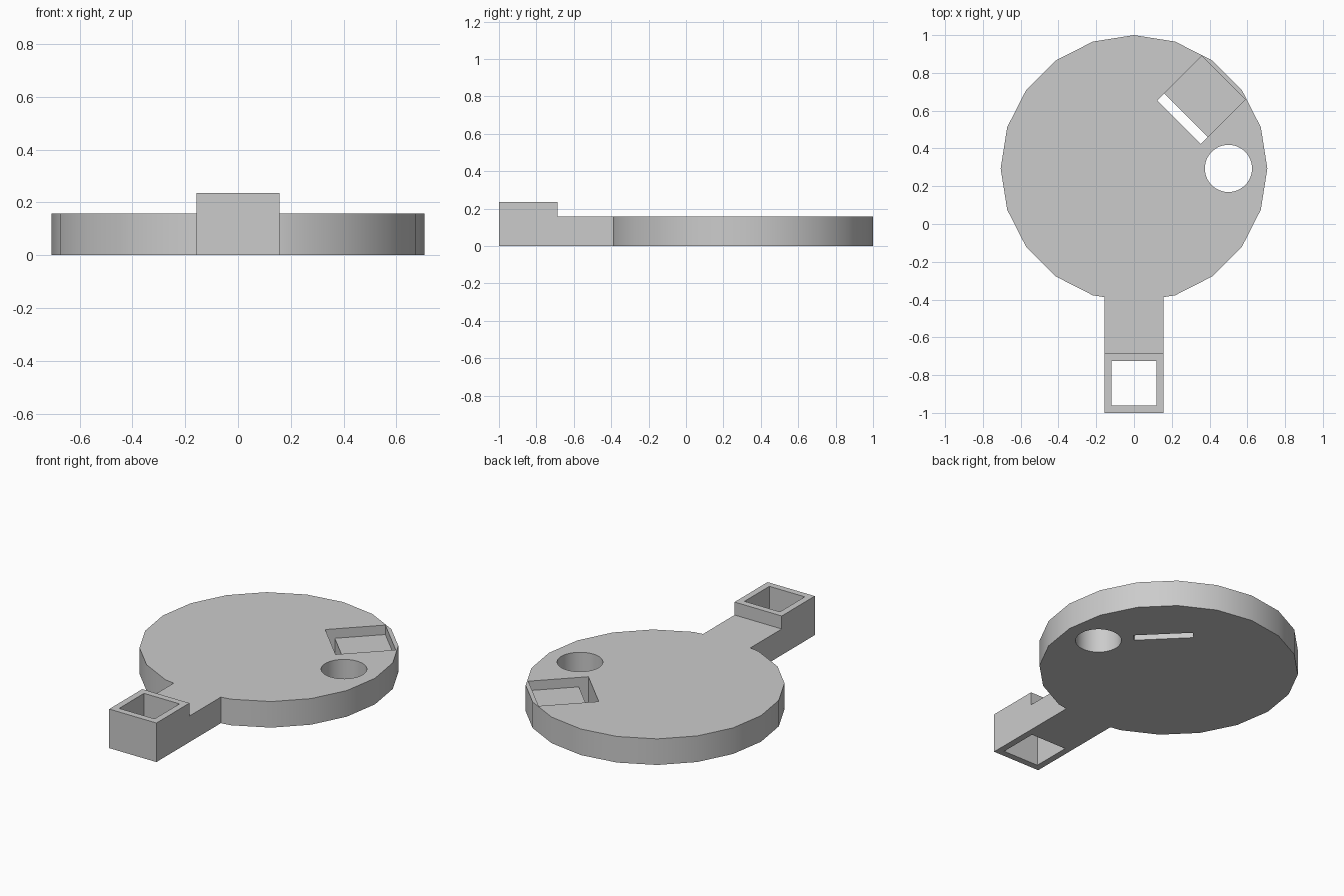
import bpy
import math

if "Cube" in bpy.data.objects:
    bpy.data.objects.remove(bpy.data.objects["Cube"], do_unlink=True)

DISC_Y, RADIUS, THICK = 0.294, 0.706, 0.157
ARM, SOCKET_H, WALL = 0.314, 0.235, 0.039

grey = bpy.data.materials.new("plain grey")
grey.use_nodes = True
colour = (0.6, 0.6, 0.6, 1)
grey.diffuse_color = colour
grey.node_tree.nodes["Principled BSDF"].inputs["Base Color"].default_value = colour


def finish(name):
    ob = bpy.context.object
    ob.name = name
    ob.data.materials.append(grey)
    return ob


def box(name, centre, size, z0, z1, turn=0):
    bpy.ops.mesh.primitive_cube_add(size=1, location=(*centre, (z0 + z1) / 2),
                                    rotation=(0, 0, turn))
    bpy.context.object.scale = (*size, z1 - z0)
    bpy.ops.object.transform_apply(location=True, rotation=True, scale=True)
    return finish(name)


def cylinder(name, centre, radius, sides, z0, z1):
    # turned so that a corner points along x
    bpy.ops.mesh.primitive_cylinder_add(vertices=sides, radius=radius, depth=z1 - z0,
                                        location=(*centre, (z0 + z1) / 2),
                                        rotation=(0, 0, math.pi / 2))
    bpy.ops.object.transform_apply(location=True, rotation=True, scale=True)
    return finish(name)


def combine(target, tool, operation):
    mod = target.modifiers.new(operation.lower(), "BOOLEAN")
    mod.operation, mod.object, mod.solver = operation, tool, "EXACT"
    bpy.context.view_layer.objects.active = target
    bpy.ops.object.modifier_apply(modifier=mod.name)
    bpy.data.objects.remove(tool, do_unlink=True)


# Disc, arm and raised socket block joined into one solid
body = cylinder("disc_with_arm", (0, DISC_Y), RADIUS, 20, 0, THICK)
combine(body, box("arm", (0, -0.5), (ARM, 1), 0, THICK), "UNION")
socket_y = -1 + ARM / 2
combine(body, box("socket", (0, socket_y), (ARM, ARM), 0, SOCKET_H), "UNION")

# Square hole through the socket
inner = ARM - 2 * WALL
combine(body, box("socket_hole", (0, socket_y), (inner, inner), -0.1, 0.4), "DIFFERENCE")

# Round hole near the rim
combine(body, cylinder("round_hole", (0.5, DISC_Y), 0.125, 48, -0.1, 0.4), "DIFFERENCE")

# Shallow diagonal pocket, with a slot along its inner edge that goes right through
diagonal = math.pi / 4
combine(body, box("pocket", (0.356, 0.656), (0.333, 0.325), THICK - 0.057, 0.4, diagonal),
        "DIFFERENCE")
combine(body, box("slot", (0.257, 0.557), (0.053, 0.325), -0.1, 0.4, diagonal), "DIFFERENCE")

# Smooth rim and bore, sharp everywhere else
bpy.ops.object.select_all(action="DESELECT")
body.select_set(True)
bpy.context.view_layer.objects.active = body
bpy.ops.object.shade_smooth_by_angle(angle=math.radians(30))
